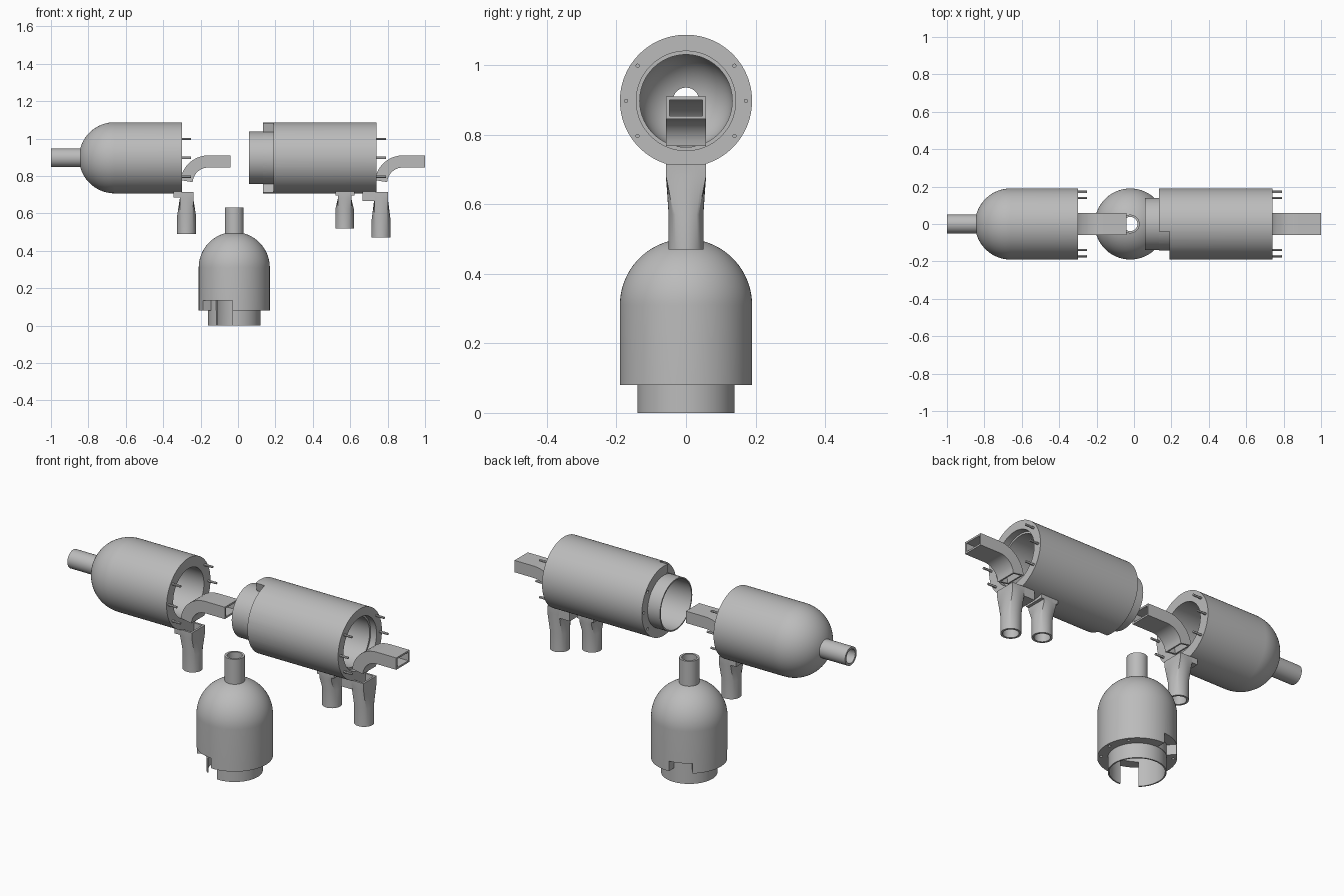
import bpy, bmesh, math
from math import cos, sin, pi, radians
from mathutils import Matrix, Vector

if "Cube" in bpy.data.objects:
    bpy.data.objects.remove(bpy.data.objects["Cube"])

grey = bpy.data.materials.new("plain_grey")
grey.use_nodes = True
grey.diffuse_color = (0.5, 0.5, 0.5, 1)
grey.node_tree.nodes["Principled BSDF"].inputs["Base Color"].default_value = (0.5, 0.5, 0.5, 1)

R, NECK, BORE, AXIS_Z = 0.19, 0.14, 0.133, 0.897
PIPE, PIPE_BORE = 0.05, 0.038
PIN_R = 0.172
PIN_ANGLES = [radians(a) for a in (0, 36, 144, 180, 216, 324)]


def finish(name, bm, matrix=Matrix()):
    bmesh.ops.recalc_face_normals(bm, faces=bm.faces)
    mesh = bpy.data.meshes.new(name)
    bm.to_mesh(mesh)
    bm.free()
    obj = bpy.data.objects.new(name, mesh)
    bpy.context.collection.objects.link(obj)
    mesh.transform(matrix)
    mesh.materials.append(grey)
    return obj


def smooth(obj, angle=30):
    bpy.ops.object.select_all(action='DESELECT')
    obj.select_set(True)
    bpy.context.view_layer.objects.active = obj
    bpy.ops.object.shade_smooth_by_angle(angle=radians(angle))


def loft(name, loops, ring=True, matrix=Matrix()):
    """Skin a row of equal loops; ring joins the last to the first, otherwise caps."""
    bm = bmesh.new()
    rows = [[bm.verts.new(p) for p in loop] for loop in loops]
    pairs = list(zip(rows, rows[1:]))
    if ring:
        pairs.append((rows[-1], rows[0]))
    else:
        bm.faces.new(rows[0])
        bm.faces.new(rows[-1])
    for a, b in pairs:
        for i in range(len(a)):
            j = (i + 1) % len(a)
            bm.faces.new((a[i], a[j], b[j], b[i]))
    return finish(name, bm, matrix)


def lathe(name, profile, matrix, n=96):
    turns = [2 * pi * i / n for i in range(n)]
    return loft(name, [[(r * cos(a), r * sin(a), t) for a in turns] for r, t in profile], True, matrix)


def sector(r0, r1, t0, t1, a0, a1, matrix):
    """Cutter: a slice of a ring between two angles in degrees."""
    loops = []
    for i in range(33):
        a = radians(a0 + (a1 - a0) * i / 32)
        loops.append([(r * cos(a), r * sin(a), t) for r, t in ((r0, t0), (r1, t0), (r1, t1), (r0, t1))])
    return loft("cutter", loops, False, matrix)


def rods(name, radius, t0, t1, angles, matrix):
    bm = bmesh.new()
    for a in angles:
        place = Matrix.Translation((PIN_R * cos(a), PIN_R * sin(a), (t0 + t1) / 2))
        bmesh.ops.create_cone(bm, cap_ends=True, segments=12, radius1=radius, radius2=radius,
                              depth=t1 - t0, matrix=place)
    return finish(name, bm, matrix)


def cut(obj, cutters):
    for c in cutters:
        c.hide_render = True
        mod = obj.modifiers.new("cut", 'BOOLEAN')
        mod.operation, mod.solver, mod.object = 'DIFFERENCE', 'EXACT', c
    bpy.context.view_layer.update()
    mesh = bpy.data.meshes.new_from_object(obj.evaluated_get(bpy.context.evaluated_depsgraph_get()))
    obj.modifiers.clear()
    obj.data = mesh
    for c in cutters:
        bpy.data.objects.remove(c)


def domed(start, straight, end):
    """Profile of a hollow shell with a dome and a pipe at its far end."""
    def arc(r, r_end):
        top = math.acos(r_end / r)
        return [(r * cos(top * i / 20), straight + r * sin(top * i / 20)) for i in range(21)]
    return start + arc(R, PIPE) + [(PIPE, end), (PIPE_BORE, end)] + arc(BORE, PIPE_BORE)[::-1]


def box(name, x0, x1, y, z0, z1):
    return loft(name, [[(x0, -y, z), (x1, -y, z), (x1, y, z), (x0, y, z)] for z in (z0, z1)], False)


def duct(name, x):
    """Hollow rectangular elbow; x is the end of the shell it leaves."""
    path = [Vector((0.26, 0, 0.877)), Vector((0.14, 0, 0.877))]
    bend = 0.115
    for i in range(1, 11):
        a = radians(85) * i / 10
        path.append(Vector((0.14 - bend * sin(a), 0, 0.877 - bend * (1 - cos(a)))))

    def section(i, hw, hy):
        d = (path[min(i + 1, len(path) - 1)] - path[max(i - 1, 0)]).normalized()
        n = Vector((-d.z, 0, d.x)) * hw
        y = Vector((0, hy, 0))
        p = path[i] + Vector((x, 0, 0))
        return [p + n + y, p + n - y, p - n - y, p - n + y]
    ids = list(range(len(path)))
    loops = [section(i, 0.0325, 0.0575) for i in ids] + [section(i, 0.023, 0.048) for i in ids[::-1]]
    smooth(loft(name, loops))


def nozzle(name, x, bottom):
    """Hollow spout that goes from a rectangle above to a circle below."""
    def section(z, round_mix, wall):
        pts = []
        for i in range(48):
            a = 2 * pi * i / 48
            c, s = cos(a), sin(a)
            m = max(abs(c), abs(s))
            rect = Vector((c / m * (0.036 - wall), s / m * (0.0575 - wall), 0))
            circle = Vector((c, s, 0)) * (0.05 - wall)
            pts.append(rect.lerp(circle, round_mix) + Vector((x, 0, z)))
        return pts
    rows = [(0.715, 0), (0.68, 0), (bottom + 0.1, 1), (bottom, 1)]
    loops = [section(z, k, 0) for z, k in rows] + [section(z, k, 0.011) for z, k in rows[::-1]]
    smooth(loft(name, loops))


to_plus_x = Matrix.Rotation(pi / 2, 4, 'Y')
to_minus_x = Matrix.Rotation(-pi / 2, 4, 'Y')

# Domed side shell, open towards +x
side = Matrix.Translation((-0.30, 0, AXIS_Z)) @ to_minus_x
smooth(lathe("domed_side_shell", domed([(BORE, 0), (R, 0)], 0.36, 0.70), side))

# Middle shell, open at both ends, with a neck and a half-round step
mid = Matrix.Translation((0.135, 0, AXIS_Z)) @ to_plus_x
middle = lathe("middle_shell", [(BORE, -0.075), (NECK, -0.075), (NECK, 0), (R, 0), (R, 0.605),
                                (0.143, 0.605), (0.143, 0.57), (BORE, 0.57)], mid)
holes = [a + pi / 2 for a in PIN_ANGLES]
cut(middle, [sector(0.142, 0.21, -0.02, 0.055, 192, 348, mid),
             rods("cutter", 0.008, -0.02, 0.05, holes, mid)])
smooth(middle)

# Upright domed shell with neck, notches and a slot
up = Matrix.Translation((-0.02, 0, 0.08))
upright = lathe("domed_upright_shell", domed([(BORE, -0.08), (NECK, -0.08), (NECK, 0), (R, 0)], 0.23, 0.55), up)
cut(upright, [sector(0.142, 0.21, -0.02, 0.055, 208, 267, up),
              sector(0.142, 0.21, -0.02, 0.055, 93, 130, up),
              sector(0.11, 0.21, -0.1, 0.054, 227, 266.5, up),
              rods("cutter", 0.008, -0.02, 0.05, PIN_ANGLES, up)])
smooth(upright)

# Locating pins and ducts at the open ends
for label, x in (("side", -0.30), ("middle", 0.74)):
    place = Matrix.Translation((x, 0, AXIS_Z)) @ to_plus_x
    smooth(rods(label + "_locating_pins", 0.006, -0.02, 0.05, holes, place))
    duct(label + "_duct", x)

# Spouts under the shells, with their mounting blocks
nozzle("side_spout", -0.275, 0.49)
box("side_spout_block", -0.345, -0.305, 0.0575, 0.685, 0.716)
nozzle("middle_end_spout", 0.765, 0.47)
box("middle_end_spout_block", 0.665, 0.732, 0.0575, 0.665, 0.716)
nozzle("middle_inner_spout", 0.57, 0.52)
box("middle_inner_spout_plate", 0.52, 0.622, 0.0575, 0.695, 0.716)
